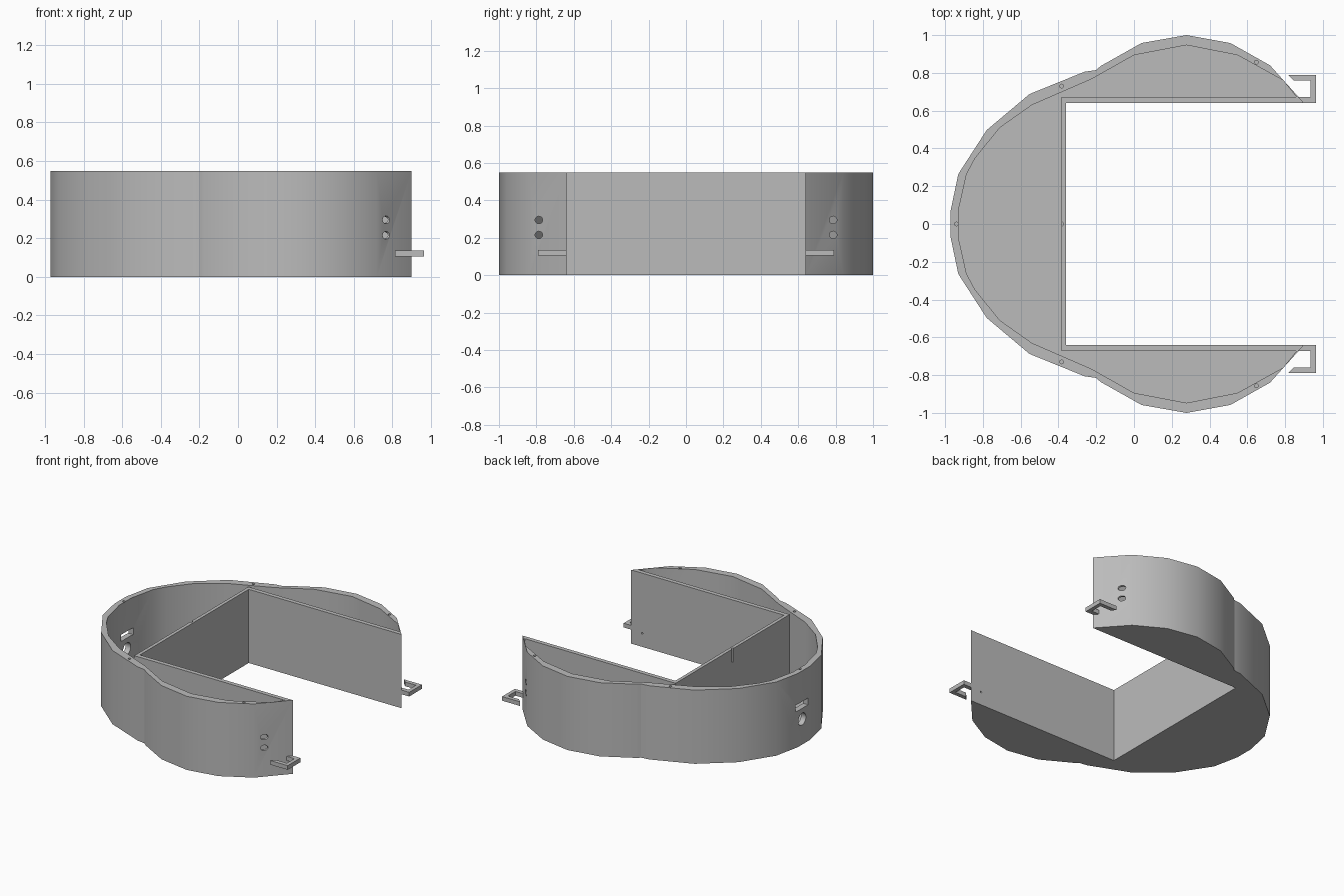
import bpy, bmesh, math
from mathutils import Matrix, Vector

if "Cube" in bpy.data.objects:
    bpy.data.objects.remove(bpy.data.objects["Cube"], do_unlink=True)

HEIGHT = 0.549
FLOOR = 0.03

grey = bpy.data.materials.new("plain grey")
grey.use_nodes = True
grey.diffuse_color = (0.5, 0.5, 0.5, 1)
grey.node_tree.nodes["Principled BSDF"].inputs["Base Color"].default_value = (0.5, 0.5, 0.5, 1)


def add_prism(bm, points, low, high):
    """Closed prism from a flat outline."""
    base = bm.faces.new([bm.verts.new((x, y, low)) for x, y in points])
    lifted = bmesh.ops.extrude_face_region(bm, geom=[base])["geom"]
    bmesh.ops.translate(bm, vec=(0, 0, high - low),
                        verts=[v for v in lifted if isinstance(v, bmesh.types.BMVert)])


def add_rod(bm, centre, radius, length, axis):
    turn = Vector((0, 0, 1)).rotation_difference(Vector(axis)).to_matrix().to_4x4()
    bmesh.ops.create_cone(bm, cap_ends=True, segments=20, radius1=radius, radius2=radius,
                          depth=length, matrix=Matrix.Translation(centre) @ turn)


def finish(bm, name):
    bmesh.ops.recalc_face_normals(bm, faces=bm.faces)
    mesh = bpy.data.meshes.new(name)
    bm.to_mesh(mesh)
    bm.free()
    mesh.materials.append(grey)
    obj = bpy.data.objects.new(name, mesh)
    bpy.context.collection.objects.link(obj)
    return obj


def cut(obj, cutter):
    cutter.hide_render = True
    mod = obj.modifiers.new("cut", "BOOLEAN")
    mod.operation, mod.solver, mod.object = "DIFFERENCE", "EXACT", cutter
    select(obj)
    bpy.ops.object.modifier_apply(modifier=mod.name)
    bpy.data.objects.remove(cutter, do_unlink=True)


def select(obj):
    bpy.ops.object.select_all(action="DESELECT")
    obj.select_set(True)
    bpy.context.view_layer.objects.active = obj


def mirrored(half):
    return half + [(x, -y) for x, y in reversed(half)]


# Tray body: a rounded outline around a square bay
outer = [(-0.971, 0.07), (-0.93, 0.265), (-0.78, 0.497), (-0.553, 0.688), (-0.262, 0.806),
         (-0.2, 0.815), (-0.177, 0.836), (0.04, 0.958), (0.278, 1.0), (0.51, 0.958),
         (0.72, 0.84), (0.90, 0.64), (-0.36, 0.64)]
inner = [(-0.93, 0.07), (-0.886, 0.265), (-0.84, 0.35), (-0.71, 0.51), (-0.54, 0.63),
         (-0.225, 0.767), (0.0, 0.894), (0.278, 0.947), (0.548, 0.894), (0.79, 0.76),
         (0.86, 0.672), (-0.385, 0.672)]
bm = bmesh.new()
add_prism(bm, mirrored(outer), 0, HEIGHT)
tray = finish(bm, "tray_body")

# Open hollow inside the walls
bm = bmesh.new()
add_prism(bm, mirrored(inner), FLOOR, HEIGHT + 0.1)
cut(tray, finish(bm, "hollow_cutter"))

# Sensor holes in both tips, and screw holes in the rim
bm = bmesh.new()
for side in (1, -1):
    for z in (0.215, 0.295):
        add_rod(bm, (0.78, side * 0.787, z), 0.02, 0.16, (1, 0, 0))
    for x, y in ((-0.383, 0.73), (0.648, 0.857)):
        add_rod(bm, (x, side * y, HEIGHT), 0.01, 0.2, (0, 0, 1))
for x in (-0.94, -0.383):
    add_rod(bm, (x, 0, HEIGHT), 0.01, 0.2, (0, 0, 1))
# Pin hole through one bay wall
add_rod(bm, (0.81, -0.655, 0.1), 0.006, 0.06, (0, 1, 0))
# Cable hole and switch slot in the round end
add_rod(bm, (-0.95, 0.02, 0.19), 0.045, 0.12, (1, 0, 0))
bmesh.ops.create_cube(bm, size=1, matrix=Matrix.Translation((-0.95, 0.02, 0.295))
                      @ Matrix.Diagonal((0.12, 0.14, 0.05, 1)))
cut(tray, finish(bm, "hole_cutter"))
select(tray)
bpy.ops.object.shade_smooth_by_angle(angle=math.radians(30))

# Bent hooks at the tips
hook = [(0.815, 0.79), (0.963, 0.79), (0.963, 0.64), (0.895, 0.64),
        (0.868, 0.672), (0.935, 0.672), (0.935, 0.76), (0.845, 0.76)]
for side, name in ((1, "back_hook"), (-1, "front_hook")):
    bm = bmesh.new()
    add_prism(bm, [(x, side * y) for x, y in hook], 0.104, 0.135)
    finish(bm, name)
